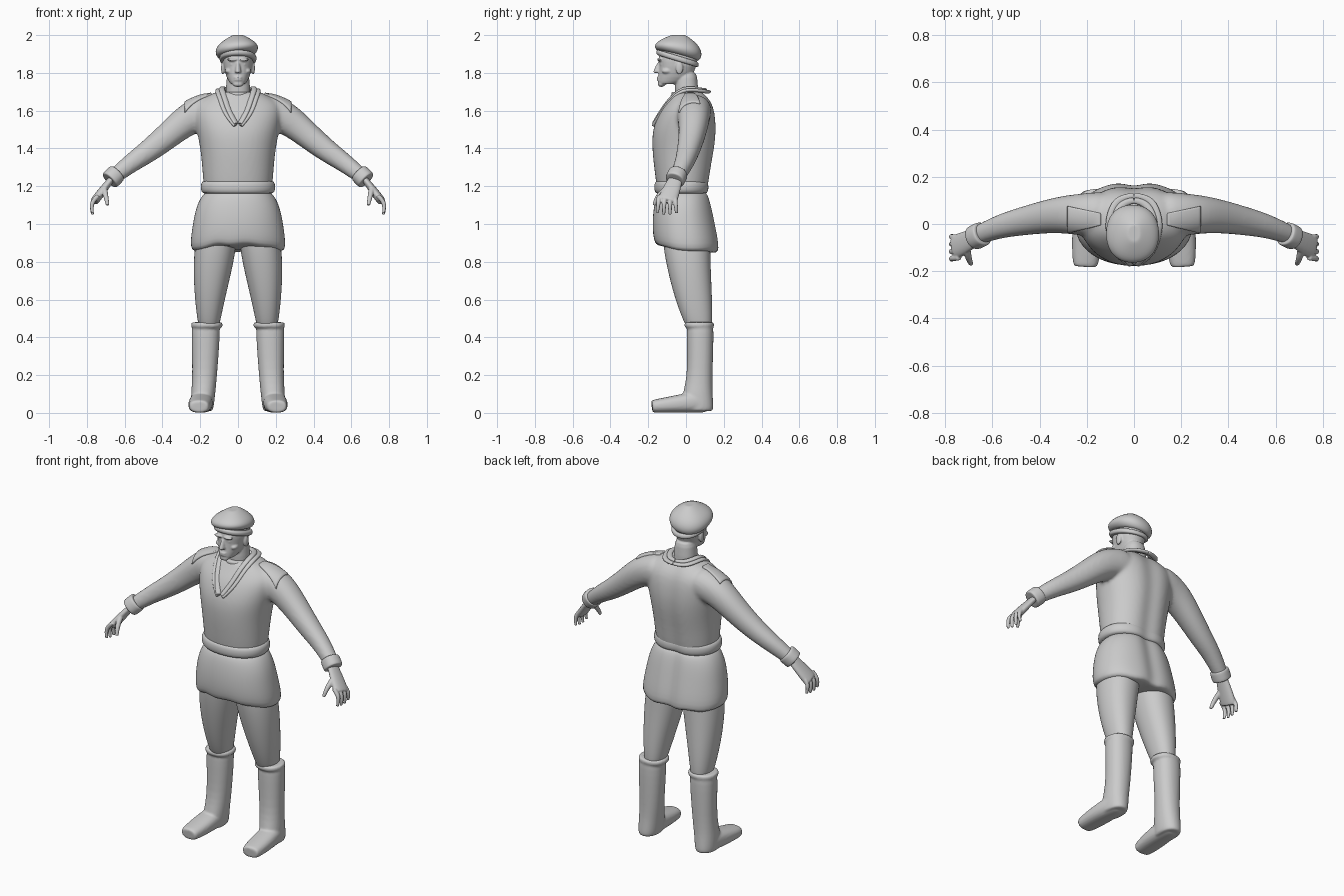
import bpy, bmesh, math
from mathutils import Vector, Matrix

cube = bpy.data.objects.get("Cube")
if cube:
    bpy.data.objects.remove(cube, do_unlink=True)

grey = bpy.data.materials.new("plain_grey")
grey.use_nodes = True
tone = (.6, .6, .6, 1)
grey.diffuse_color = tone
grey.node_tree.nodes["Principled BSDF"].inputs["Base Color"].default_value = tone

X, Y, Z = Vector((1, 0, 0)), Vector((0, 1, 0)), Vector((0, 0, 1))


def signed_power(value, exponent):
    return math.copysign(abs(value) ** exponent, value)


def loft(bm, rings, axis=None, ref=Y, power=2.2, side=1, sides=20, warp=None):
    """Skin rings (centre, radius along ref, radius across) into a closed body."""
    # a smaller ring at each end keeps the end edges firm when rounded
    first, last = rings[0], rings[-1]
    shrink = lambda ring: (ring[0], ring[1] * .8, ring[2] * .8)
    rings = [shrink(first), *rings, shrink(last)]
    centres = [Vector(ring[0]) for ring in rings]
    loops = []
    for i, (centre, along, across) in enumerate(rings):
        ahead = centres[min(i + 2, len(rings) - 1)]
        behind = centres[max(i - 2, 0)]
        tangent = axis or (ahead - behind).normalized()
        u = (ref - tangent * ref.dot(tangent)).normalized()
        v = tangent.cross(u)
        loop = []
        for k in range(sides):
            angle = math.tau * k / sides
            c = signed_power(math.cos(angle), 2 / power)
            s = signed_power(math.sin(angle), 2 / power)
            point = centres[i] + u * c * along + v * s * across
            if warp:
                point = warp(point)
            point.x *= side
            loop.append(bm.verts.new(point))
        loops.append(loop)
    for low, high in zip(loops, loops[1:]):
        for k in range(sides):
            following = (k + 1) % sides
            bm.faces.new((low[k], low[following], high[following], high[k]))
    bm.faces.new(loops[0][::-1])
    bm.faces.new(loops[-1])


def stack(bm, rows, **options):
    """Upright body from rows (z, x min, x max, y front, y back)."""
    rings = [(((left + right) / 2, (front + back) / 2, z), (back - front) / 2, (right - left) / 2)
             for z, left, right, front, back in rows]
    loft(bm, rings, axis=Z, **options)


def centred(bm, rows, **options):
    """Upright body from rows (z, half width, y front, y back)."""
    stack(bm, [(z, -half, half, front, back) for z, half, front, back in rows], **options)


def limb(bm, points, start, end, flat=1, **options):
    """Evenly tapering tube through the points."""
    steps = len(points) - 1
    radii = [start + (end - start) * i / steps for i in range(len(points))]
    loft(bm, [(point, radius, radius * flat) for point, radius in zip(points, radii)], **options)


def ball(bm, centre, size, side=1):
    x, y, z = centre
    place = Matrix.Translation((x * side, y, z)) @ Matrix.Diagonal((*size, 1))
    bmesh.ops.create_uvsphere(bm, u_segments=16, v_segments=10, radius=1, matrix=place)


def finish(bm, name, voxel=0, relax=0, levels=2):
    """Turn the mesh into a smooth object, fused into one skin if a voxel size is given."""
    bmesh.ops.recalc_face_normals(bm, faces=bm.faces)
    mesh = bpy.data.meshes.new(name)
    bm.to_mesh(mesh)
    bm.free()
    mesh.materials.append(grey)
    mesh.shade_smooth()
    ob = bpy.data.objects.new(name, mesh)
    bpy.context.collection.objects.link(ob)
    if levels:
        rounding = ob.modifiers.new("round", "SUBSURF")
        rounding.levels = rounding.render_levels = levels
    if voxel:
        fuse = ob.modifiers.new("fuse", "REMESH")
        fuse.mode, fuse.voxel_size, fuse.use_smooth_shade = "VOXEL", voxel, True
        soften = ob.modifiers.new("soften", "SMOOTH")
        soften.factor, soften.iterations = .5, relax
    return ob


def groove(point):
    """Hollow along the spine."""
    if point.y > .05:
        point.y -= .02 * math.exp(-(point.x / .04) ** 2)
    return point


def hem(point):
    """Wavy lower edge, lifted towards the front."""
    if point.z < .9:
        front = max(0, min(1, .5 - point.y * 5))
        middle = max(0, 1 - abs(point.x) / .3)
        point.z += front * middle * (.05 - .01 * math.cos(point.x * 25))
        point.z += .005 * math.sin(point.x * 40)
    return groove(point)


def slope(point):
    """Tilt of the beret, lower towards the back of the head."""
    return point - Z * (.3 * (point.y + .04))


def crown(point):
    """Soft top of the beret, sagging to the right and back, less so near its peak."""
    sag = max(0, 2 - point.z) * 8
    return point + Z * sag * (.12 * point.x - .3 * (point.y + .04)) - X * sag * .01


# Tunic body and sleeves
bm = bmesh.new()
centred(bm, [(1.15, .18, -.15, .12), (1.3, .19, -.17, .14), (1.4, .2, -.18, .16), (1.5, .22, -.18, .17),
             (1.6, .24, -.14, .16), (1.65, .22, -.1, .14), (1.7, .12, -.07, .1)], sides=28, warp=groove)
sleeve = [(.12, .04, 1.6), (.22, .04, 1.58), (.3, .04, 1.53), (.38, .03, 1.46), (.48, .01, 1.38),
          (.57, -.01, 1.32), (.67, -.05, 1.24)]
for side in (1, -1):
    limb(bm, sleeve, .1, .04, side=side)
tunic = finish(bm, "tunic_top", .01, 6)

# Tunic skirt
bm = bmesh.new()
centred(bm, [(1.17, .18, -.15, .12), (1.1, .22, -.17, .14), (1, .24, -.18, .16), (.85, .26, -.17, .19)],
        sides=40, warp=hem)
finish(bm, "tunic_skirt")

# Belt
bm = bmesh.new()
centred(bm, [(z, .2, -.17, .13) for z in (1.16, 1.23)], sides=28, warp=groove)
finish(bm, "belt")

# Head with neck, nose, lips, chin, brows, eyes, cheeks and ears
bm = bmesh.new()
centred(bm, [(1.74, .04, -.15, -.04), (1.77, .06, -.15, .03), (1.84, .08, -.14, .06),
             (1.88, .08, -.15, .06), (1.93, .07, -.13, .05)])
centred(bm, [(1.65, .07, -.06, .07), (1.8, .06, -.06, .06)])
centred(bm, [(1.86, .01, -.15, -.1), (1.8, .02, -.18, -.1)], sides=12)
for height in (1.763, 1.775):
    ball(bm, (0, -.14, height), (.025, .016, .006))
ball(bm, (0, -.13, 1.74), (.03, .02, .015))
for side in (1, -1):
    ball(bm, (.03, -.14, 1.87), (.03, .015, .008), side)
    ball(bm, (.03, -.125, 1.845), (.015, .012, .01), side)
    ball(bm, (.05, -.1, 1.81), (.02, .03, .015), side)
    ball(bm, (.08, -.035, 1.825), (.01, .02, .035), side)
finish(bm, "head", .005, 2, levels=1)

# Beret
bm = bmesh.new()
centred(bm, [(z, .1, -.16, .07) for z in (1.86, 1.89)], warp=slope)
finish(bm, "beret_band")
bm = bmesh.new()
centred(bm, [(1.89, .1, -.16, .07), (1.92, .12, -.17, .09), (1.96, .1, -.15, .07), (2, .03, -.08, 0)],
        warp=crown)
finish(bm, "beret_crown")

# Round neckline under the collar
bm = bmesh.new()
centred(bm, [(z, .07, -.08, .08) for z in (1.67, 1.7)])
finish(bm, "neckline")

collar = [(0, .1, 1.71), (.05, .09, 1.71), (.08, .04, 1.72), (.09, -.02, 1.72), (.07, -.08, 1.67),
          (.05, -.13, 1.6), (.01, -.17, 1.53)]
for side, word in ((1, "left"), (-1, "right")):
    # Folded collar, one strip outside the other
    for label, shift in (("inner", 0), ("outer", .02)):
        bm = bmesh.new()
        strip = [(x + shift * min(1, x / .05), y + max(0, y) * shift * 10, z - shift / 2)
                 for x, y, z in collar]
        limb(bm, strip, .01, .01, flat=1.6, ref=Z, side=side, sides=12)
        finish(bm, f"{word}_{label}_lapel")

    # Shoulder board laid over the tunic, wider at its outer end
    bm = bmesh.new()
    bmesh.ops.create_grid(bm, x_segments=12, y_segments=10, size=1)
    for vert in bm.verts:
        out, across, lift = vert.co
        vert.co = side * (.21 + .07 * out), .02 + (.04 + .015 * out) * across, 1.8
    board = finish(bm, f"{word}_shoulder_board", levels=0)
    lay = board.modifiers.new("lay", "SHRINKWRAP")
    lay.target, lay.wrap_method = tunic, "PROJECT"
    lay.use_project_z, lay.use_negative_direction, lay.use_positive_direction = True, True, False
    thick = board.modifiers.new("thickness", "SOLIDIFY")
    thick.thickness, thick.offset = .018, 0
    board.modifiers.new("edge", "BEVEL").width = .003

    # Cuff
    bm = bmesh.new()
    limb(bm, [(.64, -.04, 1.27), (.66, -.05, 1.25), (.68, -.06, 1.23)], .053, .053, side=side)
    finish(bm, f"{word}_cuff")

    # Hand with four fingers and a thumb
    bm = bmesh.new()
    limb(bm, [(.66, -.05, 1.25), (.7, -.07, 1.2), (.76, -.1, 1.12)], .035, .055, flat=.45, side=side)
    for finger in range(4):
        base, tip = -.06 - .027 * finger, -.05 - .034 * finger
        end = 1.045 + .008 * abs(finger - 1.5)
        limb(bm, [(.74, base, 1.15), (.78, (base + tip) / 2, 1.11), (.77, tip, end)], .015, .009,
             side=side, sides=10)
    limb(bm, [(.71, -.1, 1.19), (.7, -.15, 1.15), (.69, -.17, 1.1)], .018, .01, ref=X, side=side, sides=10)
    finish(bm, f"{word}_hand", .004, 2)

    # Trouser leg
    bm = bmesh.new()
    stack(bm, [(.95, 0, .22, -.13, .13), (.8, .02, .24, -.11, .13), (.6, .07, .23, -.06, .14),
               (.45, .1, .21, 0, .14)], side=side)
    finish(bm, f"{word}_trouser_leg")

    # Boot: shaft with a rim, fused with the foot
    bm = bmesh.new()
    stack(bm, [(z, .08, .25, -.01, .15) for z in (.48, .45)], side=side)
    stack(bm, [(.47, .09, .25, 0, .15), (.2, .11, .24, .01, .14), (.1, .12, .25, -.02, .14),
               (.01, .13, .25, -.03, .15)], side=side)
    foot = []
    for step in range(5):
        height = .062 - .007 * step
        width = .065 - .003 * (step - 2) ** 2
        foot.append(((.19 + .004 * step, .1 - .07 * step, height), width, height))
    loft(bm, foot, ref=X, side=side, power=2.5)
    finish(bm, f"{word}_boot", .007, 3)
